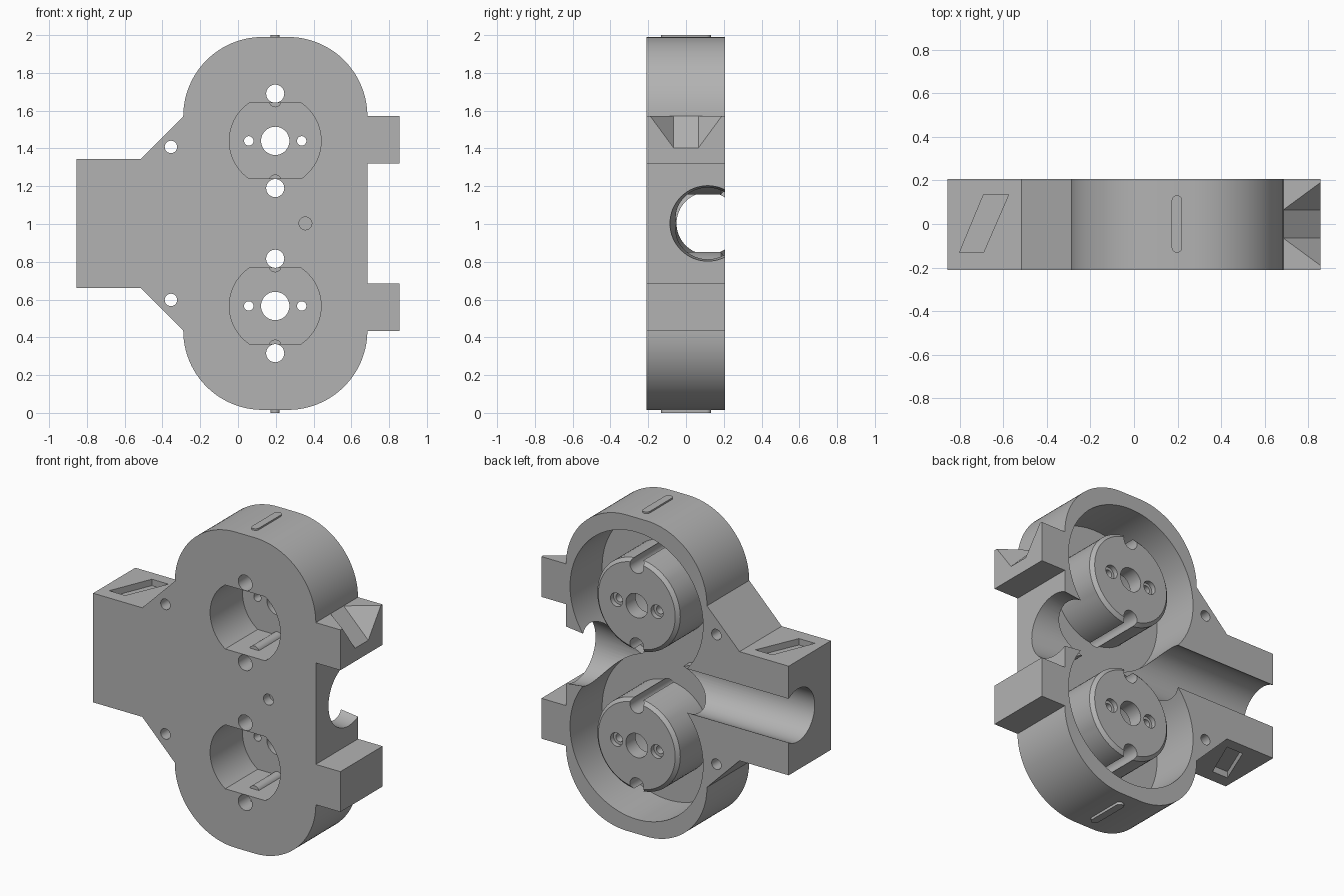
import bpy, bmesh, math
from mathutils import Matrix, Vector

if "Cube" in bpy.data.objects:
    bpy.data.objects.remove(bpy.data.objects["Cube"], do_unlink=True)

grey = bpy.data.materials.new("mid grey")
grey.use_nodes = True
GREY = (0.45, 0.45, 0.45, 1)
grey.diffuse_color = GREY
grey.node_tree.nodes["Principled BSDF"].inputs["Base Color"].default_value = GREY

CX, MID = 0.197, 1.003          # axis of the housings, middle height
FRONT, BACK = -0.21, 0.207
OFFSET = 0.437                  # housing centres above and below the middle
BORE_Y = 0.115


def finish(name, bm):
    bmesh.ops.recalc_face_normals(bm, faces=bm.faces)
    mesh = bpy.data.meshes.new(name)
    bm.to_mesh(mesh)
    bm.free()
    mesh.materials.append(grey)
    ob = bpy.data.objects.new(name, mesh)
    bpy.context.collection.objects.link(ob)
    return ob


def prism(name, points, start, end, axis="Y"):
    """Extrude a 2D outline: (x, z) along y, or (x, y) along z."""
    bm = bmesh.new()
    put = (lambda p, t: (p[0], t, p[1])) if axis == "Y" else (lambda p, t: (p[0], p[1], t))
    face = bm.faces.new([bm.verts.new(put(p, start)) for p in points])
    ext = bmesh.ops.extrude_face_region(bm, geom=[face])
    step = Vector(put((0, 0), end - start))
    bmesh.ops.translate(bm, vec=step, verts=[v for v in ext["geom"] if isinstance(v, bmesh.types.BMVert)])
    return finish(name, bm)


def rod(name, r1, r2, start, end, axis, a, b, sides=64):
    """Cylinder or cone along y at (x, z) or along x at (y, z)."""
    bm = bmesh.new()
    bmesh.ops.create_cone(bm, cap_ends=True, segments=sides, radius1=r1, radius2=r2, depth=end - start)
    m = (start + end) / 2
    if axis == "Y":
        mat = Matrix.Translation((a, m, b)) @ Matrix.Rotation(-math.pi / 2, 4, "X")
    else:
        mat = Matrix.Translation((m, a, b)) @ Matrix.Rotation(math.pi / 2, 4, "Y")
    bmesh.ops.transform(bm, matrix=mat, verts=bm.verts)
    return finish(name, bm)


def arc(cx, cy, r, a0, a1, n):
    return [(cx + r * math.cos(math.radians(a0 + (a1 - a0) * i / n)),
             cy + r * math.sin(math.radians(a0 + (a1 - a0) * i / n))) for i in range(n + 1)]


def combine(target, tool, op):
    mod = target.modifiers.new(op, "BOOLEAN")
    mod.operation, mod.solver, mod.object = op, "EXACT", tool
    bpy.context.view_layer.update()
    deps = bpy.context.evaluated_depsgraph_get()
    mesh = bpy.data.meshes.new_from_object(target.evaluated_get(deps))
    target.modifiers.clear()
    target.data = mesh
    bpy.data.objects.remove(tool, do_unlink=True)


def cut(tool):
    combine(body, tool, "DIFFERENCE")


def add(tool):
    combine(body, tool, "UNION")


# Body outline: upper half, mirrored for the lower half
R = 0.42
upper = [(0.685, 1.32), (0.855, 1.32), (0.855, 1.572), (0.685, 1.572)]
upper += arc(0.685 - R, 1.99 - R, R, 2, 90, 24) + arc(-0.29 + R, 1.99 - R, R, 90, 180, 24)
upper += [(-0.515, 1.344), (-0.855, 1.344)]
lower = [(x, 2 * MID - z) for x, z in reversed(upper)]
body = prism("body", upper + lower, FRONT, BACK)

# Round housings open at the back
for s in (-1, 1):
    cut(rod("housing_cut", 0.46, 0.46, -0.11, 0.4, "Y", CX, MID + s * OFFSET, 96))

# Lengthwise bore with a flared mouth
cut(rod("bore_cut", 0.165, 0.165, -1, 1, "X", BORE_Y, MID))
cut(rod("mouth_cut", 0.165, 0.2, 0.34, 0.686, "X", BORE_Y, MID))

for s in (-1, 1):
    z = MID + s * OFFSET
    # Hub with a chamfered rim
    add(rod("hub", 0.287, 0.287, -0.13, 0.185, "Y", CX, z))
    add(rod("hub_rim", 0.287, 0.266, 0.185, 0.205, "Y", CX, z))
    # Flat-sided socket from the front
    half = math.degrees(math.asin(0.2 / 0.243))
    cut(prism("socket_cut", arc(CX, z, 0.243, -half, half, 24)
              + arc(CX, z, 0.243, 180 - half, 180 + half, 24), -0.4, 0.11))
    # Centre hole and countersunk screw holes
    cut(rod("centre_cut", 0.075, 0.075, 0, 0.4, "Y", CX, z, 48))
    for t in (-1, 1):
        cut(rod("screw_cut", 0.025, 0.025, 0, 0.4, "Y", CX + t * 0.14, z, 24))
        cut(rod("sink_cut", 0.042, 0.042, 0.175, 0.4, "Y", CX + t * 0.14, z, 24))
        # Ribs inside the socket, pin grooves outside the hub
        add(rod("rib", 0.034, 0.034, -0.12, 0.13, "Y", CX, z + t * 0.212, 24))
        cut(rod("pin_cut", 0.048, 0.048, -0.4, 0.4, "Y", CX, z + t * 0.25, 32))
    # Shoulder holes
    cut(rod("shoulder_cut", 0.033, 0.033, -0.4, 0.4, "Y", -0.355, MID + s * 0.405, 24))
    # Slanted pockets on the arm
    skew = [(-0.8, -0.13), (-0.69, -0.13), (-0.575, 0.135), (-0.69, 0.135)]
    edge = MID + s * 0.341
    cut(prism("pocket_cut", skew, edge - s * 0.04, edge + s * 0.1, "Z"))

# Blind locating hole in the front
cut(rod("locating_cut", 0.034, 0.034, -0.4, -0.15, "Y", 0.357, MID, 24))

# Flared chamfer on the upper tab
bm = bmesh.new()
for y in (-1, 1):
    for p in ((0.685, 0.065, 1.572), (0.855, 0.065, 1.402), (0.855, 0.19, 1.572),
              (0.685, 0.065, 1.65), (0.855, 0.19, 1.65), (0.9, 0.065, 1.357), (0.9, 0.223, 1.572),
              (0.9, 0.223, 1.65)):
        bm.verts.new((p[0], y * p[1], p[2]))
bmesh.ops.convex_hull(bm, input=bm.verts)
cut(finish("notch_cut", bm))

# Raised pills on the top and bottom
pill = arc(CX, 0.108, 0.024, 0, 180, 12) + arc(CX, -0.108, 0.024, 180, 360, 12)
parts = [body,
         prism("top_key", pill, 1.98, 2.0, "Z"),
         prism("bottom_key", pill, 0.0, 0.03, "Z")]

bpy.ops.object.select_all(action="DESELECT")
for ob in parts:
    ob.select_set(True)
bpy.context.view_layer.objects.active = body
bpy.ops.object.shade_smooth_by_angle(angle=math.radians(30))
